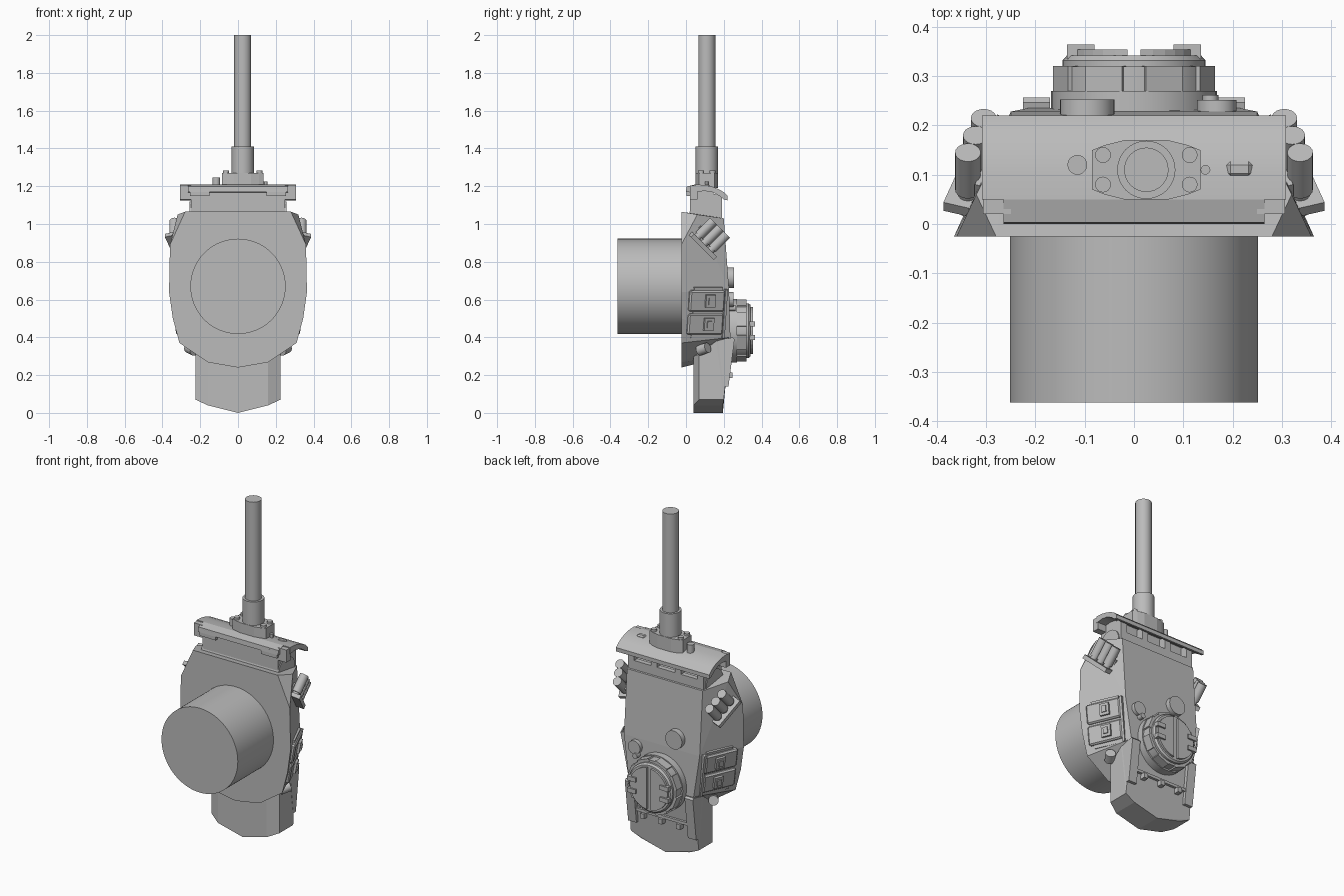
import bpy, bmesh, math
from mathutils import Matrix, Vector

if "Cube" in bpy.data.objects:
    bpy.data.objects.remove(bpy.data.objects["Cube"])

grey = bpy.data.materials.new("plain_grey")
grey.use_nodes = True
grey.diffuse_color = (0.5, 0.5, 0.5, 1)
grey.node_tree.nodes["Principled BSDF"].inputs["Base Color"].default_value = (0.5, 0.5, 0.5, 1)


def finish(name, bm, mirror=False, smooth=False, bevel=0):
    bmesh.ops.recalc_face_normals(bm, faces=bm.faces)
    mesh = bpy.data.meshes.new(name)
    bm.to_mesh(mesh)
    bm.free()
    mesh.materials.append(grey)
    ob = bpy.data.objects.new(name, mesh)
    bpy.context.collection.objects.link(ob)
    if bevel:
        ob.modifiers.new("Bevel", "BEVEL").width = bevel
    if mirror:
        m = ob.modifiers.new("Mirror", "MIRROR")
        m.use_mirror_merge = False
    if smooth:
        bpy.ops.object.select_all(action="DESELECT")
        ob.select_set(True)
        bpy.context.view_layer.objects.active = ob
        bpy.ops.object.shade_smooth_by_angle(angle=math.radians(30))
    return ob


def box(name, lo, hi, mirror=False, bevel=0, frame=None):
    lo, hi = Vector(lo), Vector(hi)
    bm = bmesh.new()
    mat = Matrix.Translation((lo + hi) / 2) @ Matrix.Diagonal((hi - lo).to_4d())
    bmesh.ops.create_cube(bm, size=1, matrix=(frame or Matrix()) @ mat)
    return finish(name, bm, mirror, bevel=bevel)


def rod(name, a, b, r, mirror=False, r2=None, sides=32):
    a, b = Vector(a), Vector(b)
    rot = (b - a).to_track_quat("Z", "Y").to_matrix().to_4x4()
    bm = bmesh.new()
    bmesh.ops.create_cone(bm, cap_ends=True, segments=sides, radius1=r, radius2=r2 or r,
                          depth=(b - a).length, matrix=Matrix.Translation((a + b) / 2) @ rot)
    return finish(name, bm, mirror, smooth=True)


def hull(name, half):
    bm = bmesh.new()
    for x, y, z in half:
        for s in ((1, -1) if x else (1,)):
            bm.verts.new((s * x, y, z))
    bmesh.ops.convex_hull(bm, input=bm.verts)
    bmesh.ops.delete(bm, geom=[v for v in bm.verts if not v.link_faces], context="VERTS")
    bmesh.ops.dissolve_limit(bm, angle_limit=0.02, verts=bm.verts, edges=bm.edges)
    return finish(name, bm)


def prism(name, profile, axis, lo, hi, smooth=False):
    """Extrude a 2D profile: axis 0 takes (y, z), 1 takes (x, z), 2 takes (x, y)."""
    bm = bmesh.new()
    def at(p, d):
        c = list(p)
        c.insert(axis, d)
        return c
    face = bm.faces.new([bm.verts.new(at(p, lo)) for p in profile])
    ext = bmesh.ops.extrude_face_region(bm, geom=[face])
    step = Vector((0, 0, 0))
    step[axis] = hi - lo
    bmesh.ops.translate(bm, vec=step, verts=[v for v in ext["geom"] if isinstance(v, bmesh.types.BMVert)])
    return finish(name, bm, smooth=smooth)


# Main armoured body and rear bustle
front = [(.28, 1.065), (.36, .89), (.365, .64), (.345, .5), (.31, .37), (.16, .268), (0, .24)]
hull("turret_body", [(x, -.025, z) for x, z in front] + [
    (.32, .06, 1.05), (.25, .2, 1.03), (.25, .228, .65), (.215, .235, .4), (0, .22, .3)])
hull("bustle", [(x, y, z) for x, z in ((0, 0), (.16, .04)) for y in (.04, .195)] + [
    (.225, .07, .07), (.225, .2, .07), (.16, .04, .3), (.225, .07, .31),
    (.225, .16, .38), (.215, .235, .4), (.16, .235, .4)])
wall = [(.17, .38), (.247, .4), (.257, .39), (.225, .14), (.2, .14)]
for side, x in (("left", .17), ("right", -.225)):
    prism(side + "_bustle_wall", wall, 0, x, x + .055)
box("bustle_strip", (-.215, .2, .215), (.215, .231, .232))
for i, x in enumerate((-.12, 0, .12)):
    box(f"bustle_hinge_{i}", (x - .013, .2, .185), (x + .013, .245, .215))

# Turret ring drum
rod("ring_drum", (0, -.362, .67), (0, -.02, .67), .252, sides=96)

# Mantlet: curved shield, core, trunnion and open rear frame
outer = [(.05, 1.21), (.1, 1.206), (.14, 1.197), (.175, 1.183), (.2, 1.168), (.22, 1.148), (.22, 1.125)]
inner = [(.2, 1.13), (.175, 1.15), (.14, 1.168), (.1, 1.175), (.05, 1.17)]
prism("mantlet_shield", outer + inner, 0, -.308, .308, smooth=True)
prism("mantlet_lip", [(0, 1.17), (.003, 1.198), (.05, 1.21), (.05, 1.165)], 0, -.265, .265)
box("mantlet_end", (.25, .02, 1.13), (.306, .06, 1.205), True)
box("mantlet_step", (.15, .002, 1.148), (.255, .05, 1.19), True)
box("mantlet_core", (-.25, .02, 1.03), (.25, .145, 1.18))
rod("trunnion", (-.256, .095, 1.04), (.256, .095, 1.04), .08)
box("frame_rail", (-.25, .14, 1.02), (.25, .19, 1.085))
for i, x in enumerate((-.23, -.08, .08, .23)):
    box(f"frame_post_{i}", (x - .02, .14, 1.08), (x + .02, .19, 1.16))

# Gun with bolted collar
gx, gy = .025, .11
rod("gun_barrel", (gx, gy, 1.3), (gx, gy, 2), .045)
rod("gun_sleeve", (gx, gy, 1.2), (gx, gy, 1.41), .059)
quarter = [(.11, .04), (.085, .05), (.045, .06)]
ring = quarter + [(-x, y) for x, y in reversed(quarter)]
ring += [(-x, -y) for x, y in ring]
prism("gun_collar", [(gx + x, gy + y) for x, y in ring], 2, 1.19, 1.27)
for i, (sx, sy) in enumerate(((1, 1), (1, -1), (-1, 1), (-1, -1))):
    x, y = gx + sx * .088, gy + sy * .03
    rod(f"collar_bolt_{i}", (x, y, 1.26), (x, y, 1.283), .016, sides=16)
rod("sight_tube", (-.115, .12, 1.19), (-.115, .12, 1.247), .02, sides=20)
rod("coaxial_port", (.145, .11, 1.19), (.145, .11, 1.225), .01, sides=12)
box("sight_window", (.188, .094, 1.19), (.24, .128, 1.21), bevel=.008)

# Commander cupola with split hatch
cz = .435
for name, y0, y1, r, r2 in (("base", .2, .27, .168, .168), ("collar", .27, .32, .158, .158),
                            ("rim", .32, .332, .145, .145), ("lid", .332, .342, .145, .136)):
    rod("cupola_" + name, (0, y0, cz), (0, y1, cz), r, r2=r2, sides=48)
arc = [math.radians(a) for a in range(-84, 85, 12)]
for side, s in (("left", 1), ("right", -1)):
    prism(side + "_hatch", [(s * (.125 * math.cos(a)), cz + .125 * math.sin(a)) for a in arc],
          1, .338, .354)
for i, dz in enumerate((-.035, .035)):
    box(f"hatch_hinge_{i}", (.08, .335, cz + dz - .013), (.136, .364, cz + dz + .013), True)
for i in range(8):
    a = math.tau * (i + .5) / 8
    turn = Matrix.Translation((0, 0, cz)) @ Matrix.Rotation(a, 4, "Y")
    box(f"periscope_{i}", (-.04, .265, .13), (.04, .321, .161), frame=turn)

# Roof vents
rod("large_vent", (-.095, .2, .715), (-.095, .253, .715), .055)
rod("small_vent", (.168, .2, .6), (.168, .252, .6), .04)
rod("vent_stub", (.155, .2, .555), (.155, .262, .555), .016, sides=16)

# Side stowage panels, laid on the sloping flank
v = Vector((-.11, .25, 0)).normalized()
n = v.cross(Vector((.05, 0, .27))).normalized()
u = n.cross(v)
flank = Matrix((v, u, n)).transposed().to_4x4()
flank.translation = (.362, -.025, .64)


def panel(name, y0, y1, z0, z1, t, bevel=0):
    box(name, ((y0 + .025) / .91, (z0 - .64) / .97, -.03), ((y1 + .025) / .91, (z1 - .64) / .97, t),
        True, bevel, flank)


panel("panel_backing", .04, .19, .4, .665, .008)
for label, z0, z1 in (("upper", .54, .65), ("lower", .42, .528)):
    mid = (z0 + z1) / 2
    panel(label + "_stowage_panel", .015, .2, z0, z1, .022, .008)
    panel(label + "_panel_latch", .095, .145, mid - .03, mid + .035, .036)
    panel(label + "_panel_latch_cap", .108, .132, mid - .015, mid + .02, .043)
panel("panel_rear_post", .2, .212, .4, .655, .02)
rod("lifting_lug", (.23, .07, .33), (.262, .115, .345), .028, True, sides=20)

# Smoke launchers
tilt = Vector((0, .075, .075))
for i, foot in enumerate(((.337, .07, .94), (.321, .105, .905), (.305, .14, .87))):
    foot = Vector(foot)
    rod(f"smoke_tube_{i}", foot, foot + tilt, .026, True, sides=20)
    rod(f"smoke_tube_base_{i}", foot - tilt * .15, foot, .02, True, sides=16)
row = Vector((-.032, .07, -.07)).normalized()
out = row.cross(tilt).normalized()
up = out.cross(row)
rack = Matrix((row, up, out)).transposed().to_4x4()
rack.translation = (.321, .1, .9)
box("launcher_bracket", (-.09, -.03, -.03), (.09, -.006, .04), True, frame=rack)
box("launcher_backplate", (-.075, -.02, -.045), (.075, .05, -.022), True, frame=rack)
